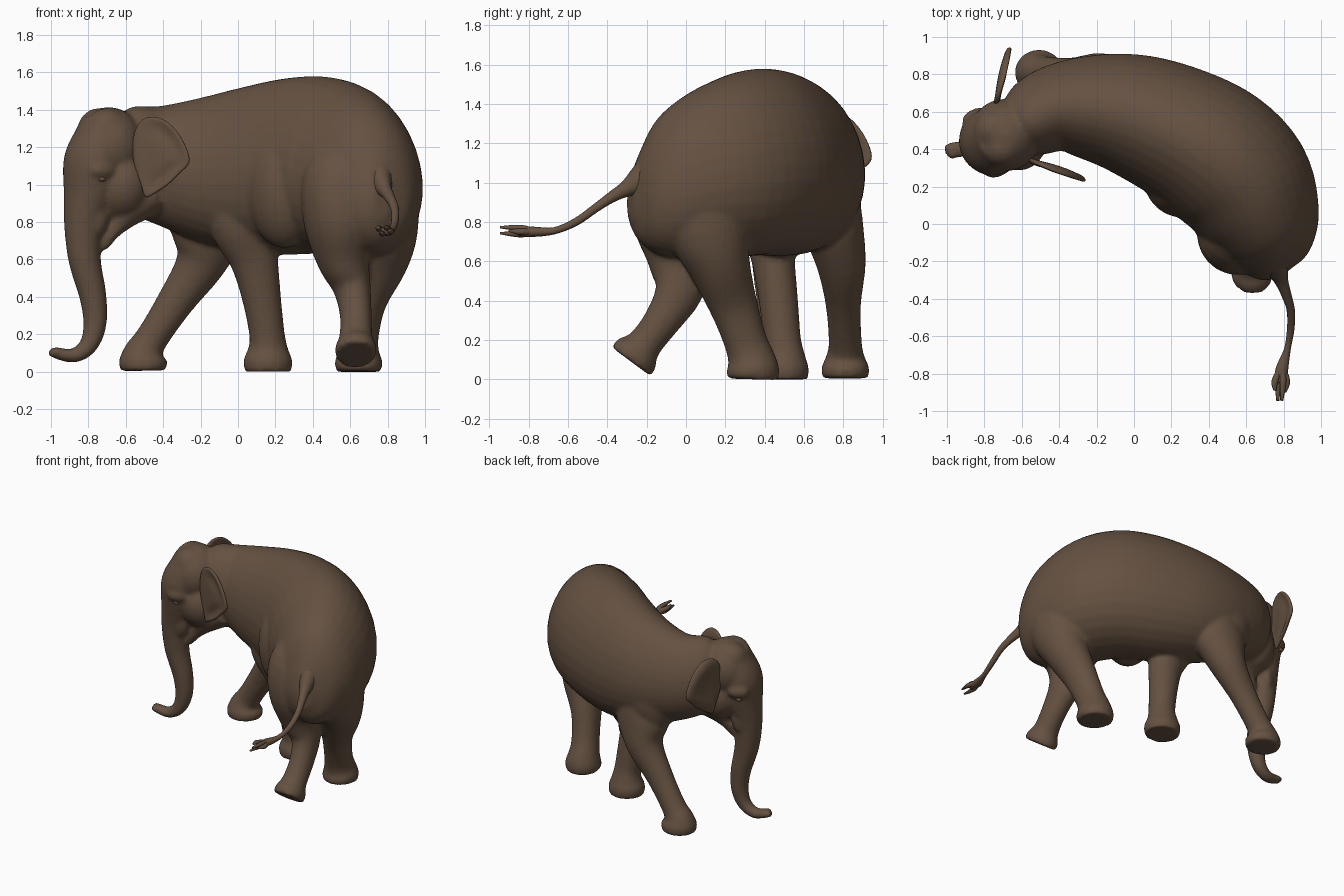
import bpy, bmesh, math
from mathutils import Vector, Matrix

if "Cube" in bpy.data.objects:
    bpy.data.objects.remove(bpy.data.objects["Cube"])

skin = bpy.data.materials.new("brown_skin")
skin.diffuse_color = (0.13, 0.083, 0.053, 1)
skin.use_nodes = True
skin.node_tree.nodes["Principled BSDF"].inputs["Base Color"].default_value = skin.diffuse_color

HEAD_FWD = Vector((-0.91, -0.41, 0)).normalized()
HEAD_SIDE = Vector((HEAD_FWD.y, -HEAD_FWD.x, 0))


def finish(name, bm):
    bmesh.ops.recalc_face_normals(bm, faces=bm.faces)
    mesh = bpy.data.meshes.new(name)
    bm.to_mesh(mesh)
    bm.free()
    mesh.materials.append(skin)
    mesh.shade_smooth()
    ob = bpy.data.objects.new(name, mesh)
    bpy.context.collection.objects.link(ob)
    return ob


def catmull(p, i, t):
    a, b, c, d = (p[max(0, min(len(p) - 1, i + k))] for k in (-1, 0, 1, 2))
    return [0.5 * (2 * y + (z - x) * t + (2 * x - 5 * y + 4 * z - w) * t * t
            + (3 * y - x - 3 * z + w) * t ** 3) for x, y, z, w in zip(a, b, c, d)]


def loft(name, sections, ref, sides=24, steps=4, pinch=0, upright=False):
    """Smooth tube through (x, y, z, radius across ref, radius along ref)."""
    ref = Vector(ref)
    rows = [catmull(sections, i, s / steps)
            for i in range(len(sections) - 1) for s in range(steps)] + [sections[-1]]
    bm = bmesh.new()
    rings = []
    for i, r in enumerate(rows):
        lo, hi = rows[max(i - 1, 0)], rows[min(i + 1, len(rows) - 1)]
        tan = Vector(hi[:3]) - Vector(lo[:3])
        if upright:
            tan.z = 0
        tan.normalize()
        u = ref.cross(tan).normalized()
        v = tan.cross(u)
        rings.append([bm.verts.new(Vector(r[:3])
                                   + u * r[3] * math.cos(a) * (1 - pinch * math.sin(a))
                                   + v * r[4] * math.sin(a))
                      for a in (2 * math.pi * k / sides for k in range(sides))])
    for p, q in zip(rings, rings[1:]):
        for k in range(sides):
            m = (k + 1) % sides
            bm.faces.new((p[k], p[m], q[m], q[k]))
    bm.faces.new(rings[0])
    bm.faces.new(rings[-1])
    return finish(name, bm)


def blob(name, centre, radii, fwd=HEAD_FWD):
    """Ellipsoid with radii along forward, sideways and up."""
    side = Vector((fwd.y, -fwd.x, 0))
    rot = Matrix((fwd, side, Vector((0, 0, 1)))).transposed().to_4x4()
    bm = bmesh.new()
    bmesh.ops.create_uvsphere(bm, u_segments=24, v_segments=16, radius=1,
                              matrix=Matrix.Translation(centre) @ rot @ Matrix.Diagonal((*radii, 1)))
    return finish(name, bm)


# Torso, from rump to neck, bending towards the head, narrower along the spine
parts = [loft("torso", [
    (0.77, -0.28, 0.9, .05, .08), (0.755, -0.24, 0.92, .14, .21), (0.73, -0.14, 0.98, .245, .345),
    (0.68, 0.02, 1.035, .325, .42), (0.585, 0.215, 1.08, .375, .465), (0.435, 0.37, 1.105, .38, .475),
    (0.23, 0.49, 1.095, .36, .47), (0.0, 0.58, 1.08, .33, .435), (-0.22, 0.62, 1.08, .285, .38),
    (-0.42, 0.615, 1.1, .235, .32), (-0.58, 0.54, 1.135, .19, .275), (-0.68, 0.49, 1.13, .1, .15)],
    (0, 0, 1), 32, pinch=.1, upright=True)]
# Belly folded outwards on the inside of the bend, and the far shoulder
bend = Vector((-.75, .66, 0)).normalized()
parts.append(blob("belly_fold", (.245, .225, .98), (.2, .185, .32), bend))
parts.append(blob("far_shoulder", (-.2, .74, .95), (.22, .155, .3), Vector((-1, 0, 0))))

# Legs: two front, two rear, the near rear foot lifted
FRONT, REAR = (0, 1, 0), (1, 0.2, 0)
parts.append(loft("front_right_leg", [
    (-.12, .72, .95, .17, .16), (-.16, .755, .75, .2, .15), (-.2, .79, .58, .135, .125),
    (-.33, .80, .38, .10, .09), (-.46, .81, .18, .088, .085), (-.5, .81, .11, .105, .1),
    (-.507, .81, .06, .13, .122), (-.507, .81, 0.005, .122, .118)], FRONT))
parts.append(loft("front_left_leg", [
    (0, .42, 1.0, .16, .14), (.02, .42, .8, .175, .14), (.085, .445, .6, .13, .11),
    (.125, .47, .4, .105, .1), (.155, .49, .2, .095, .095), (.16, .5, .12, .108, .105),
    (.16, .5, .06, .132, .125), (.16, .5, 0, .125, .12)], FRONT))
parts.append(loft("rear_right_leg", [
    (.76, .09, .95, .25, .21), (.78, .12, .75, .215, .18), (.75, .17, .58, .16, .155),
    (.69, .24, .38, .125, .105), (.655, .30, .2, .11, .098), (.645, .33, .11, .12, .11),
    (.645, .34, .05, .135, .128), (.645, .34, 0, .13, .12)], REAR))
parts.append(loft("rear_left_leg", [
    (.6, 0, 1.2, .12, .15), (.56, -.05, 1.02, .2, .215), (.55, -.05, .8, .22, .2),
    (.565, -.035, .6, .16, .145), (.61, -.035, .45, .125, .1), (.63, -.12, .3, .095, .085),
    (.63, -.21, .18, .09, .09), (.63, -.25, .13, .122, .11),
    (.63, -.28, .09, .125, .11)], REAR))

# Face running down into the trunk
parts.append(loft("trunk", [
    (-.75, .45, 1.36, .08, .12), (-.75, .445, 1.25, .13, .165), (-.77, .435, 1.12, .16, .18),
    (-.79, .43, .97, .145, .15), (-.825, .42, .8, .107, .108), (-.82, .42, .6, .088, .086),
    (-.775, .43, .4, .073, .072), (-.765, .43, .25, .062, .062), (-.80, .42, .14, .05, .052),
    (-.87, .41, .088, .04, .045), (-.93, .4, .09, .035, .045), (-.985, .39, .105, .03, .045),
    (-1.0, .385, .115, .026, .04)], HEAD_SIDE))

# Skull, cheeks and lower jaw
parts.append(blob("skull", (-.69, .475, 1.205), (.185, .195, .21)))
parts.append(blob("cheeks", (-.64, .48, 1.0), (.17, .2, .2)))
parts.append(loft("jaw", [(-.5, .52, .95, .13, .15), (-.59, .48, .87, .1, .12),
                          (-.665, .45, .77, .055, .07), (-.705, .435, .7, .035, .045),
                          (-.725, .43, .66, .024, .03)], HEAD_SIDE))
for s, side in ((1, "right"), (-1, "left")):
    parts.append(blob(side + "_forehead_dome",
                      Vector((-.72, .46, 1.29)) + HEAD_SIDE * .05 * s, (.12, .11, .12)))
    parts.append(blob(side + "_brow",
                      Vector((-.785, .435, 1.08)) + HEAD_SIDE * .15 * s, (.08, .045, .05)))
    parts.append(blob(side + "_trunk_lip",
                      Vector((-.78, .435, .85)) + HEAD_SIDE * .08 * s, (.06, .035, .12)))

# Fuse the fleshy parts into one skin
bpy.ops.object.select_all(action='DESELECT')
for ob in parts:
    ob.select_set(True)
body = parts[0]
bpy.context.view_layer.objects.active = body
bpy.ops.object.join()
body.name = "elephant_body"
remesh = body.modifiers.new("fuse", 'REMESH')
remesh.mode = 'VOXEL'
remesh.voxel_size = 0.014
remesh.use_smooth_shade = True
smooth = body.modifiers.new("soften", 'SMOOTH')
smooth.factor = 0.5
smooth.iterations = 8

# Eyes
for s, side in ((1, "right"), (-1, "left")):
    blob(side + "_eye", Vector((-.795, .433, 1.03)) + HEAD_SIDE * .167 * s, (.02, .016, .014))


# Ears: cupped, lobed flaps
def ear(name, root, tip):
    root, out = Vector((*root, 0)), Vector((tip[0] - root[0], tip[1] - root[1], 0)).normalized()
    normal = out.cross(Vector((0, 0, 1)))
    outline = [(-.03, 1.3), (.05, 1.375), (.16, 1.36), (.24, 1.28), (.285, 1.2), (.315, 1.11),
               (.25, 1.07), (.19, 1.0), (.1, .95), (.04, .91), (.03, 1.0), (-.03, 1.1)]
    bm = bmesh.new()
    rings = [[bm.verts.new(root + out * (.11 + (u - .11) * k)
                           + Vector((0, 0, 1.15 + (z - 1.15) * k))
                           + normal * bulge * math.sin(9 * u)) for u, z in outline]
             for k, bulge in ((1, .015), (.7, -.02), (.35, .01))]
    for p, q in zip(rings, rings[1:]):
        for k in range(len(p)):
            m = (k + 1) % len(p)
            bm.faces.new((p[k], p[m], q[m], q[k]))
    bm.faces.new(rings[-1])
    ob = finish(name, bm)
    thick = ob.modifiers.new("thickness", 'SOLIDIFY')
    thick.thickness = 0.03
    thick.offset = 0
    ob.modifiers.new("round", 'SUBSURF').levels = 2


ear("left_ear", (-.54, .335), (-.27, .24))
ear("right_ear", (-.735, .655), (-.665, .95))

# Tail with a split tuft
loft("tail", [(.75, -.17, 1.06, .09, .08), (.77, -.25, 1.0, .065, .055), (.79, -.31, .965, .04, .036),
              (.815, -.38, .925, .028, .027), (.838, -.46, .87, .022, .022), (.838, -.56, .8, .02, .02),
              (.82, -.67, .755, .018, .018), (.79, -.78, .75, .026, .034),
              (.785, -.85, .75, .02, .03)], (1, 0, 0), 12)
for i, (dx, dz, end) in enumerate(((-.032, .015, -.89), (-.014, -.012, -.945),
                                   (.012, .018, -.945), (.032, 0, -.9))):
    loft(f"tail_tuft_{i + 1}", [(.79, -.76, .75, .014, .016), (.785 + dx, -.84, .75 + dz, .017, .018),
                                (.78 + dx * .8, end, .755 + dz, .006, .008)], (1, 0, 0), 8)
